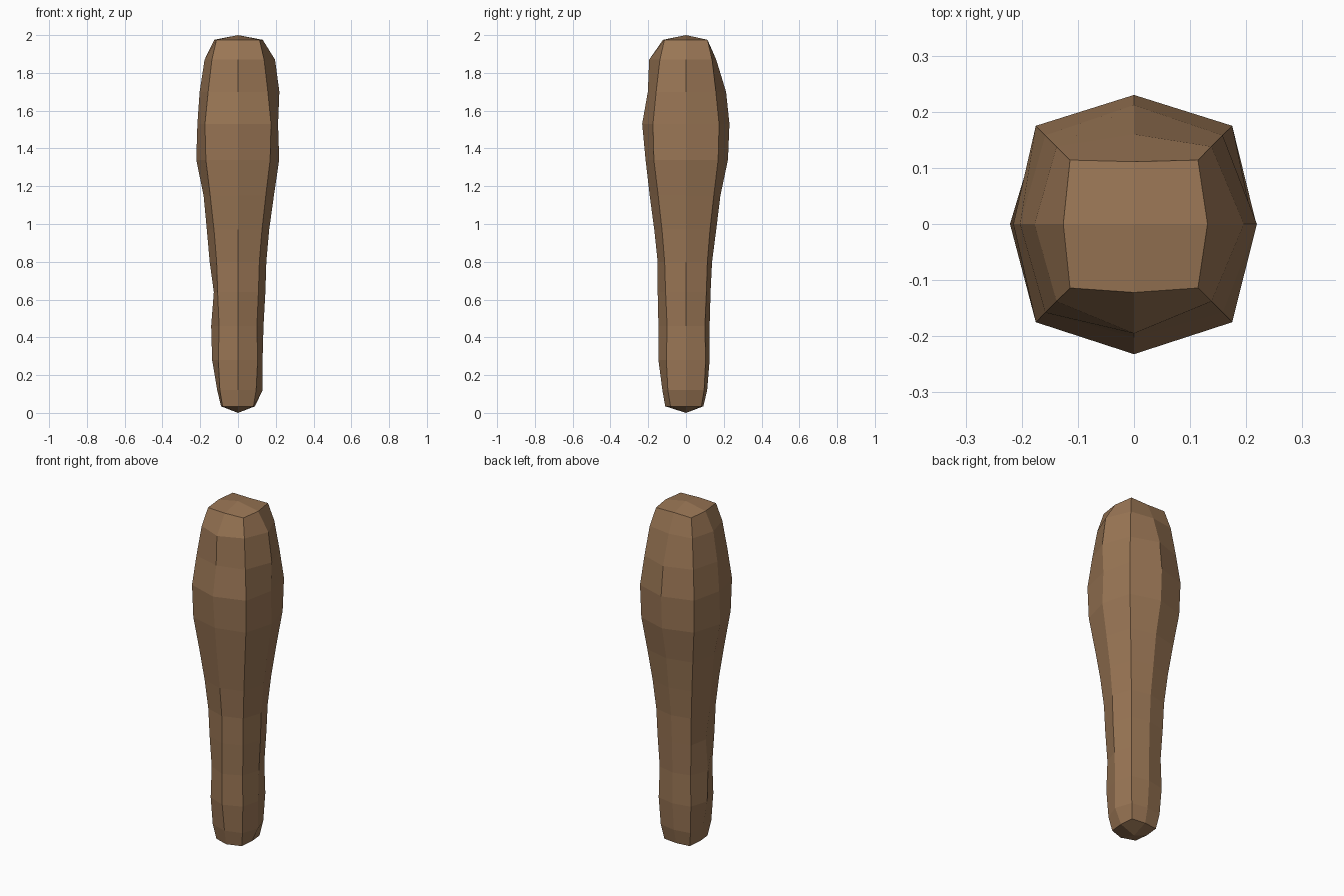
import bpy, bmesh

# Club profile per ring: z, left x, right x, front y, back y, corner half-width
rings = [
    (0.035, -0.090, 0.090, -0.110, 0.092, 0.082),
    (0.12, -0.110, 0.130, -0.125, 0.112, 0.096),
    (0.28, -0.137, 0.130, -0.146, 0.125, 0.104),
    (0.46, -0.142, 0.135, -0.146, 0.125, 0.100),
    (0.64, -0.128, 0.145, -0.150, 0.130, 0.108),
    (0.80, -0.150, 0.150, -0.150, 0.138, 0.113),
    (0.97, -0.165, 0.165, -0.168, 0.160, 0.127),
    (1.15, -0.182, 0.190, -0.192, 0.182, 0.147),
    (1.34, -0.221, 0.218, -0.214, 0.222, 0.170),
    (1.53, -0.215, 0.212, -0.232, 0.230, 0.175),
    (1.70, -0.203, 0.219, -0.202, 0.212, 0.158),
    (1.87, -0.177, 0.196, -0.195, 0.160, 0.138),
    (1.975, -0.126, 0.131, -0.122, 0.111, 0.114),
]

bm = bmesh.new()
loops = []
for z, l, r, f, b, c in rings:
    outline = [(r, 0), (c, c), (0, b), (-c, c), (l, 0), (-c, -c), (0, f), (c, -c)]
    loops.append([bm.verts.new((x, y, z)) for x, y in outline])

# Eight-sided shaft
for low, high in zip(loops, loops[1:]):
    for i in range(8):
        j = (i + 1) % 8
        bm.faces.new((low[i], low[j], high[j], high[i]))

# Shallow pointed end caps, four quads each
for loop, z in ((loops[0], 0.0), (loops[-1], 2.0)):
    tip = bm.verts.new((0, 0, z))
    for i in range(0, 8, 2):
        bm.faces.new((tip, loop[i], loop[i + 1], loop[(i + 2) % 8]))
bmesh.ops.recalc_face_normals(bm, faces=bm.faces)

mesh = bpy.data.meshes.new("wooden_club")
bm.to_mesh(mesh)
bm.free()
club = bpy.data.objects.new("wooden_club", mesh)
bpy.context.collection.objects.link(club)

# Brown wood
wood = bpy.data.materials.new("wood")
wood.diffuse_color = (0.32, 0.18, 0.09, 1)
mesh.materials.append(wood)
